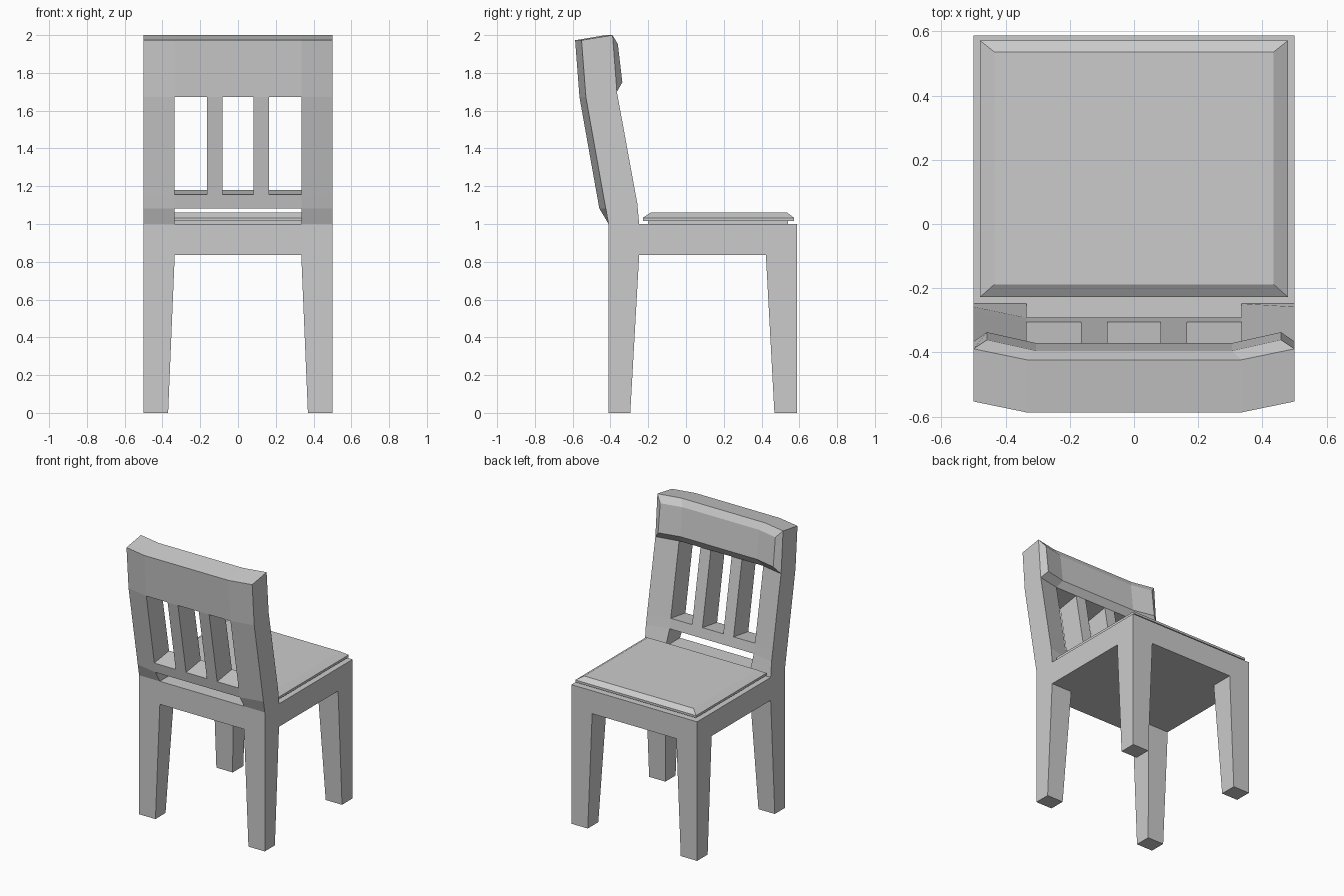
import bpy, bmesh

if "Cube" in bpy.data.objects:
    bpy.data.objects.remove(bpy.data.objects["Cube"])


def finish(name, bm):
    bmesh.ops.recalc_face_normals(bm, faces=bm.faces)
    mesh = bpy.data.meshes.new(name)
    bm.to_mesh(mesh)
    bm.free()
    obj = bpy.data.objects.new(name, mesh)
    bpy.context.collection.objects.link(obj)
    return obj


def loft(name, rings):
    """Stack of rectangles (x0, x1, y0, y1, z) joined into a closed solid."""
    bm = bmesh.new()
    loops = [[bm.verts.new((x, y, z)) for x, y in ((x0, y0), (x1, y0), (x1, y1), (x0, y1))]
             for x0, x1, y0, y1, z in rings]
    for a, b in zip(loops, loops[1:]):
        for i in range(4):
            j = (i + 1) % 4
            bm.faces.new((a[i], a[j], b[j], b[i]))
    bm.faces.new(loops[0])
    bm.faces.new(loops[-1])
    return finish(name, bm)


def shell(name, back, front, solid):
    """Thick panel from two point grids; only cells with solid(row, col) are filled."""
    bm = bmesh.new()
    vb = [[bm.verts.new(p) for p in row] for row in back]
    vf = [[bm.verts.new(p) for p in row] for row in front]
    nr, nc = len(back) - 1, len(back[0]) - 1

    def filled(r, c):
        return 0 <= r < nr and 0 <= c < nc and solid(r, c)

    for r in range(nr):
        for c in range(nc):
            if not filled(r, c):
                continue
            corners = ((r, c), (r, c + 1), (r + 1, c + 1), (r + 1, c))
            for g in (vb, vf):
                bm.faces.new([g[i][j] for i, j in corners])
            neighbours = ((r - 1, c), (r, c + 1), (r + 1, c), (r, c - 1))
            for k, n in enumerate(neighbours):
                if not filled(*n):
                    (i, j), (p, q) = corners[k], corners[(k + 1) % 4]
                    bm.faces.new((vb[i][j], vb[p][q], vf[p][q], vf[i][j]))
    bmesh.ops.delete(bm, geom=[v for v in bm.verts if not v.link_faces], context='VERTS')
    return finish(name, bm)


# Seat frame and cushion
loft("seat_frame", [(-.5, .5, -.41, .588, .835), (-.5, .5, -.41, .588, 1.0)])
loft("seat_cushion", [(-.45, .45, -.20, .54, 1.0), (-.45, .45, -.20, .54, 1.017),
                      (-.48, .48, -.228, .572, 1.017), (-.48, .48, -.228, .572, 1.033),
                      (-.435, .435, -.188, .536, 1.06)])

# Tapered legs, mirrored left to right
legs = [
    loft("back_leg", [(.37, .5, -.41, -.295, 0), (.335, .5, -.41, -.248, .835)]),
    loft("front_leg", [(.37, .5, .468, .588, 0), (.335, .5, .423, .588, .835)]),
]
for leg in legs:
    leg.modifiers.new("mirror", 'MIRROR')

# Backrest frame: posts, lower rail, slats and top panel, bowed backwards in the middle
BOW = -.034
XS = [-.5, -.335, -.165, -.083, .083, .165, .335, .5]
BACK = [(-.41, 1.0), (-.425, 1.083), (-.438, 1.155), (-.53, 1.672), (-.553, 1.973)]
FRONT = [(-.248, 1.0), (-.258, 1.11), (-.271, 1.18), (-.366, 1.70), (-.389, 2.0)]


def bowed(profile):
    return [[(x, y + (BOW if r and abs(x) < .4 else 0), z) for x in XS]
            for r, (y, z) in enumerate(profile)]


def backrest_cell(r, c):
    if r == 0:
        return c in (0, 6)
    return r != 2 or c % 2 == 0


shell("backrest_frame", bowed(BACK), bowed(FRONT), backrest_cell)


# Bevelled head pad on the front of the top panel
def pad_rows(profile, xo, xi):
    return [[(x, y + (BOW if abs(x) == xi else 0), z) for x in (-xo, -xi, xi, xo)]
            for y, z in profile]


shell("head_pad", pad_rows(FRONT[3:], .5, .335),
      pad_rows([(-.337, 1.75), (-.361, 1.953)], .458, .305), lambda r, c: True)
